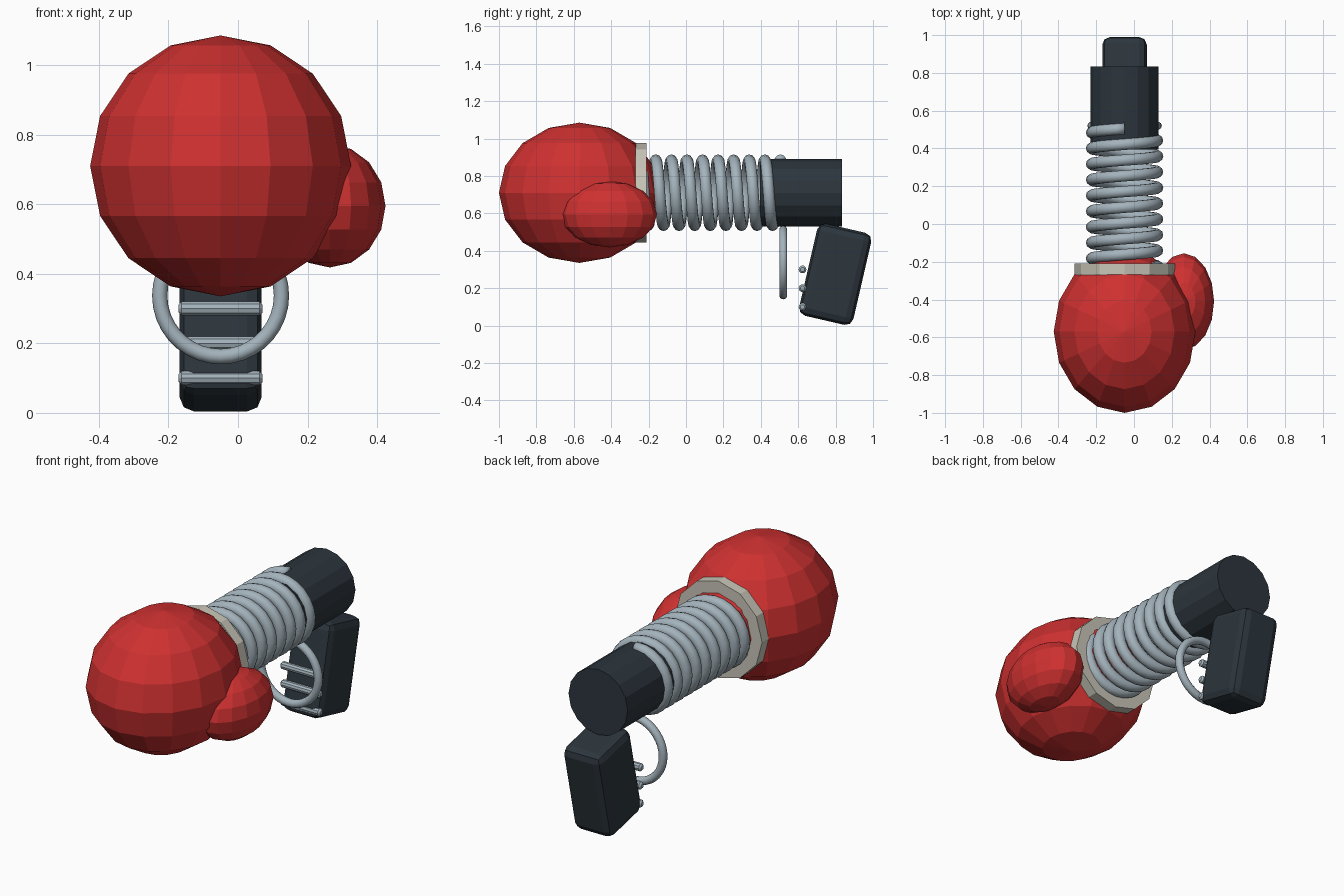
import bpy, bmesh, math
from mathutils import Matrix

if "Cube" in bpy.data.objects:
    bpy.data.objects.remove(bpy.data.objects["Cube"])

AX, AZ = -0.05, 0.71          # main axis of glove, spring and barrel


def material(name, color):
    m = bpy.data.materials.new(name)
    m.diffuse_color = (*color, 1)
    m.use_nodes = True
    m.node_tree.nodes["Principled BSDF"].inputs["Base Color"].default_value = m.diffuse_color
    return m


RED = material("red leather", (0.62, 0.03, 0.03))
DARK = material("dark metal", (0.025, 0.036, 0.046))
STEEL = material("steel", (0.37, 0.45, 0.50))
CREAM = material("cream cuff", (0.58, 0.56, 0.48))


def finish(name, bm, mat, smooth=False):
    bmesh.ops.recalc_face_normals(bm, faces=bm.faces)
    for f in bm.faces:
        f.smooth = smooth
    me = bpy.data.meshes.new(name)
    bm.to_mesh(me)
    bm.free()
    me.materials.append(mat)
    ob = bpy.data.objects.new(name, me)
    bpy.context.collection.objects.link(ob)
    return ob


def ellipsoid(name, center, radii, mat):
    bm = bmesh.new()
    bmesh.ops.create_uvsphere(bm, u_segments=16, v_segments=8, radius=1,
                              matrix=Matrix.Translation(center) @ Matrix.Diagonal((*radii, 1)))
    return finish(name, bm, mat)


def rod(name, center, radius, length, axis, sides, mat):
    rot = Matrix.Rotation(math.pi / 2, 4, 'Y' if axis == 'X' else 'X')
    bm = bmesh.new()
    bmesh.ops.create_cone(bm, cap_ends=True, segments=sides, radius1=radius, radius2=radius,
                          depth=length, matrix=Matrix.Translation(center) @ rot)
    return finish(name, bm, mat)


def sweep(name, sections, mat, loop=False, smooth=False):
    """Skin a list of closed cross-sections into a tube."""
    bm = bmesh.new()
    rings = [[bm.verts.new(p) for p in s] for s in sections]
    n = len(rings[0])
    pairs = list(zip(rings, rings[1:])) + ([(rings[-1], rings[0])] if loop else [])
    for a, b in pairs:
        for i in range(n):
            j = (i + 1) % n
            bm.faces.new((a[i], a[j], b[j], b[i]))
    if not loop:
        bm.faces.new(rings[0])
        bm.faces.new(rings[-1])
    return finish(name, bm, mat, smooth)


def around(t, r, y, cz=AZ):
    """Point at angle t and radius r about an axis parallel to y."""
    return (AX + r * math.sin(t), y, cz + r * math.cos(t))


def wire(t, major, minor, y, cz=AZ, sides=10):
    """Round wire cross-section at angle t."""
    angles = [2 * math.pi * i / sides for i in range(sides)]
    return [around(t, major + minor * math.cos(a), y + minor * math.sin(a), cz) for a in angles]


# glove: fist and thumb
ellipsoid("fist", (AX, -0.57, AZ), (0.375, 0.43, 0.375), RED)
ellipsoid("thumb", (0.264, -0.41, 0.595), (0.16, 0.255, 0.177), RED)

# cuff: faceted flat ring
profile = [(0.20, -0.27), (0.266, -0.27), (0.266, -0.21), (0.20, -0.21)]
sweep("cuff", [[around(2 * math.pi * k / 12, r, y) for r, y in profile] for k in range(12)],
      CREAM, loop=True)

# spring: nine turns ending on top of the barrel
TURNS, STEPS = 9, 24
sweep("spring", [wire(2 * math.pi * k / STEPS, 0.174, 0.031, -0.245 + 0.0833 * k / STEPS)
                 for k in range(TURNS * STEPS + 1)], STEEL, smooth=True)

# barrel
rod("barrel", (AX, 0.615, AZ), 0.18, 0.44, 'Y', 16, DARK)

# trigger ring
sweep("trigger_ring", [wire(2 * math.pi * k / 36, 0.175, 0.022, 0.52, 0.337) for k in range(36)],
      STEEL, loop=True, smooth=True)

# tilted handle with rounded edges
bm = bmesh.new()
bmesh.ops.create_cube(bm, size=1, matrix=Matrix.Translation((AX, 0.798, 0.274))
                      @ Matrix.Rotation(math.radians(-13), 4, 'X')
                      @ Matrix.Diagonal((0.236, 0.297, 0.505, 1)))
bmesh.ops.bevel(bm, geom=bm.edges[:], offset=0.042, segments=2, profile=0.5, affect='EDGES')
finish("handle", bm, DARK)

# grip bars across the handle front
for i, z in enumerate((0.1, 0.2, 0.3)):
    bar = rod(f"grip_bar_{i + 1}", (AX, 0.623, z), 0.021, 0.242, 'X', 10, STEEL)
    bev = bar.modifiers.new("rounded ends", 'BEVEL')
    bev.width, bev.segments, bev.limit_method = 0.009, 1, 'ANGLE'
    bev.angle_limit = math.radians(60)
